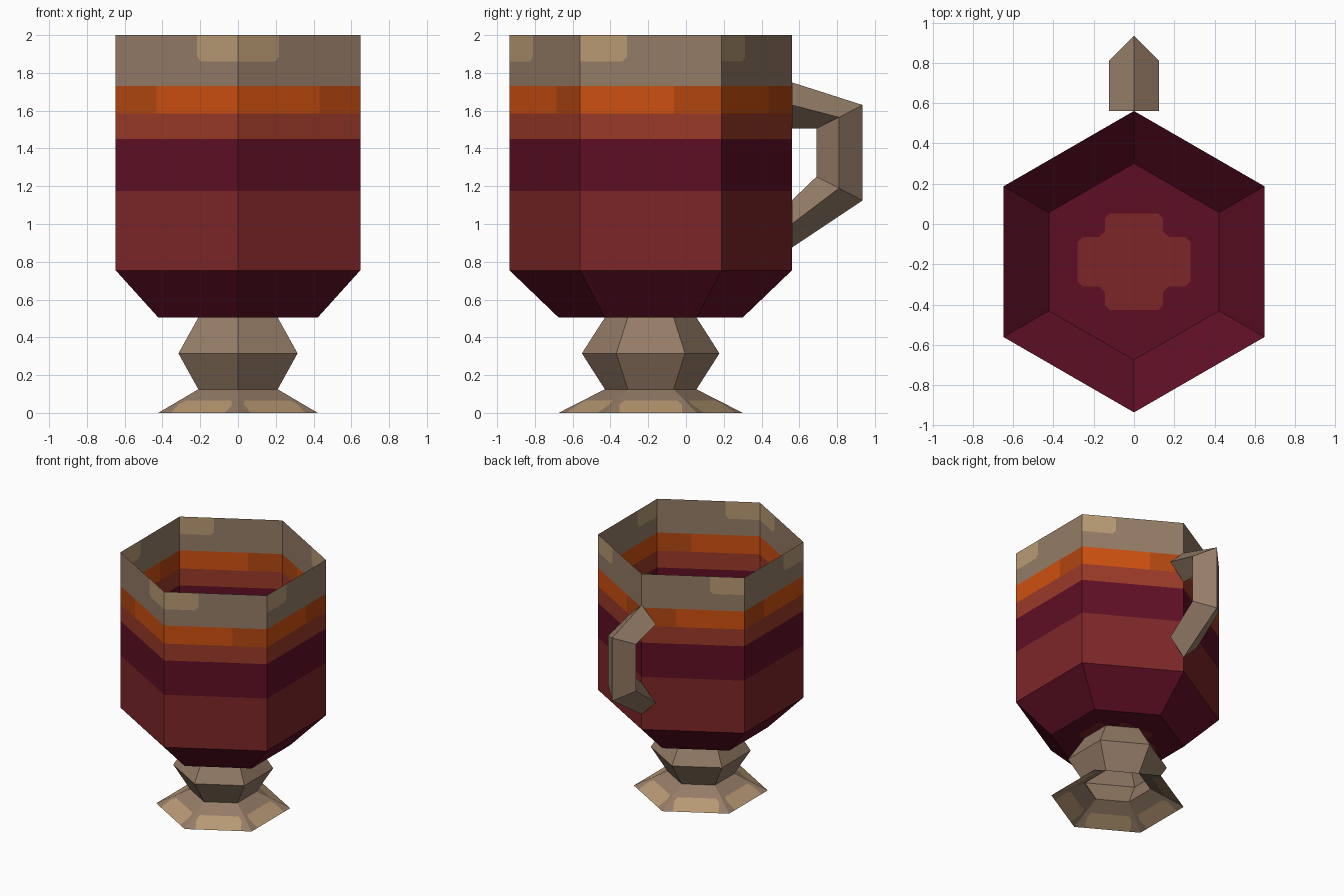
import bpy, bmesh, math

if "Cube" in bpy.data.objects:
    bpy.data.objects.remove(bpy.data.objects["Cube"])

CY = -0.187                      # y of the cup's axis


def material(name, hex_code):
    def lin(c):
        c /= 255
        return c / 12.92 if c <= 0.04045 else ((c + 0.055) / 1.055) ** 2.4
    m = bpy.data.materials.new(name)
    m.diffuse_color = [lin(int(hex_code[i:i + 2], 16)) for i in (0, 2, 4)] + [1]
    m.use_nodes = True
    m.node_tree.nodes["Principled BSDF"].inputs["Base Color"].default_value = m.diffuse_color
    return m


MATS = [material("taupe", "957C67"), material("tan", "B89A74"),
        material("bright orange", "CE5010"), material("deep orange", "B24610"),
        material("rust", "9A3A28"), material("burgundy", "5F0F25"),
        material("red brown", "7D2628")]
TAUPE, TAN, ORANGE, DEEP, RUST, BURGUNDY, RED = range(7)


def face(bm, pts, mat):
    f = bm.faces.new([bm.verts.new(p) for p in pts])
    f.material_index = mat


def mirrored(bm, pts, mat):
    """Add a face and its mirror image across x = 0."""
    face(bm, pts, mat)
    face(bm, [(-x, y, z) for x, y, z in reversed(pts)], mat)


def panel(bm, lower, upper, pts, mat):
    """Repeat an outline on all six sides of a hexagonal frustum.
    lower/upper are (radius, z); pts are (distance along side, z)."""
    (r0, z0), (r1, z1) = lower, upper
    for deg in (-60, 0, 60):
        c, s = math.cos(math.radians(deg)), math.sin(math.radians(deg))
        out = []
        for u, z in pts:
            a = (r0 + (r1 - r0) * (z - z0) / (z1 - z0)) * math.cos(math.pi / 6)
            out.append((a * c - u * s, CY + a * s + u * c, z))
        mirrored(bm, out, mat)


def ring(bm, lower, upper, mat):
    (r0, z0), (r1, z1) = lower, upper
    panel(bm, lower, upper,
          [(-r0 / 2, z0), (r0 / 2, z0), (r1 / 2, z1), (-r1 / 2, z1)], mat)


def finish(bm, name):
    bmesh.ops.remove_doubles(bm, verts=bm.verts, dist=0.0005)
    me = bpy.data.meshes.new(name)
    bm.to_mesh(me)
    bm.free()
    for m in MATS:
        me.materials.append(m)
    bpy.context.collection.objects.link(bpy.data.objects.new(name, me))


# Cup: thin hexagonal wall in coloured bands
R, RB = 0.748, 0.4875
H = R / 2
bm = bmesh.new()
ring(bm, (RB, 0.505), (R, 0.755), BURGUNDY)
for z0, z1, mat in ((0.755, 1.175, RED), (1.175, 1.45, BURGUNDY), (1.45, 1.585, RUST)):
    ring(bm, (R, z0), (R, z1), mat)
# orange band, deeper on the rear third of each side
lo, hi, t = (R, 1.585), (R, 1.73), R / 6
panel(bm, lo, hi, [(-H, 1.585), (t, 1.585), (t, 1.73), (-H, 1.73)], ORANGE)
panel(bm, lo, hi, [(t, 1.585), (H, 1.585), (H, 1.73), (t, 1.73)], DEEP)
# rim with a tan patch on the front third of each side
lo, hi = (R, 1.73), (R, 2.0)
cut = [(-H, 1.86), (-t - 0.025, 1.86), (-t, 1.885), (-t, 2.0)]
panel(bm, lo, hi, cut + [(-H, 2.0)], TAN)
panel(bm, lo, hi, [(-H, 1.73), (H, 1.73), (H, 2.0)] + cut[::-1], TAUPE)
# floor with a cross-shaped patch, built as two mirrored halves
quarter = [(0, 0.24), (0.12, 0.24), (0.145, 0.215), (0.145, 0.15),
           (0.175, 0.122), (0.255, 0.122), (0.28, 0.097)]
cross = quarter + [(x, -y) for x, y in quarter[::-1]]
w = RB * math.cos(math.pi / 6)
outer = [(0, -RB), (w, -RB / 2), (w, RB / 2), (0, RB)]
mirrored(bm, [(x, y + CY, 0.505) for x, y in cross], RED)
mirrored(bm, [(x, y + CY, 0.505) for x, y in (outer + cross)[::-1]], BURGUNDY)
finish(bm, "cup")

# Stem: two frustums meeting at a wide knot
bm = bmesh.new()
ring(bm, (0.2425, 0.125), (0.364, 0.315), TAUPE)
ring(bm, (0.364, 0.315), (0.2425, 0.505), TAUPE)
finish(bm, "stem")

# Foot: open flare with a tan patch along each lower edge
bm = bmesh.new()
lo, hi = (0.4875, 0), (0.2425, 0.125)
patch = [(-0.165, 0), (-0.165, 0.045), (-0.14, 0.065),
         (0.14, 0.065), (0.165, 0.045), (0.165, 0)]
panel(bm, lo, hi, patch[::-1], TAN)
panel(bm, lo, hi, [(-0.24375, 0)] + patch +
      [(0.24375, 0), (0.12125, 0.125), (-0.12125, 0.125)], TAUPE)
finish(bm, "foot")

# Handle: diamond section swept along three straight runs
outer = [(0.56, 1.75), (0.935, 1.63), (0.935, 1.125), (0.56, 0.875)]
middle = [(0.56, 1.63), (0.81, 1.565), (0.81, 1.19), (0.56, 1.0)]
inner = [(0.56, 1.505), (0.69, 1.505), (0.69, 1.25), (0.56, 1.125)]
bm = bmesh.new()
for i in range(3):
    o, m, n = ([(x, *p) for p in path[i:i + 2]]
               for x, path in ((0, outer), (0.125, middle), (0, inner)))
    mirrored(bm, [o[0], m[0], m[1], o[1]], TAUPE)
    mirrored(bm, [m[0], n[0], n[1], m[1]], TAUPE)
bmesh.ops.remove_doubles(bm, verts=bm.verts, dist=0.0005)
bmesh.ops.recalc_face_normals(bm, faces=bm.faces)
finish(bm, "handle")
